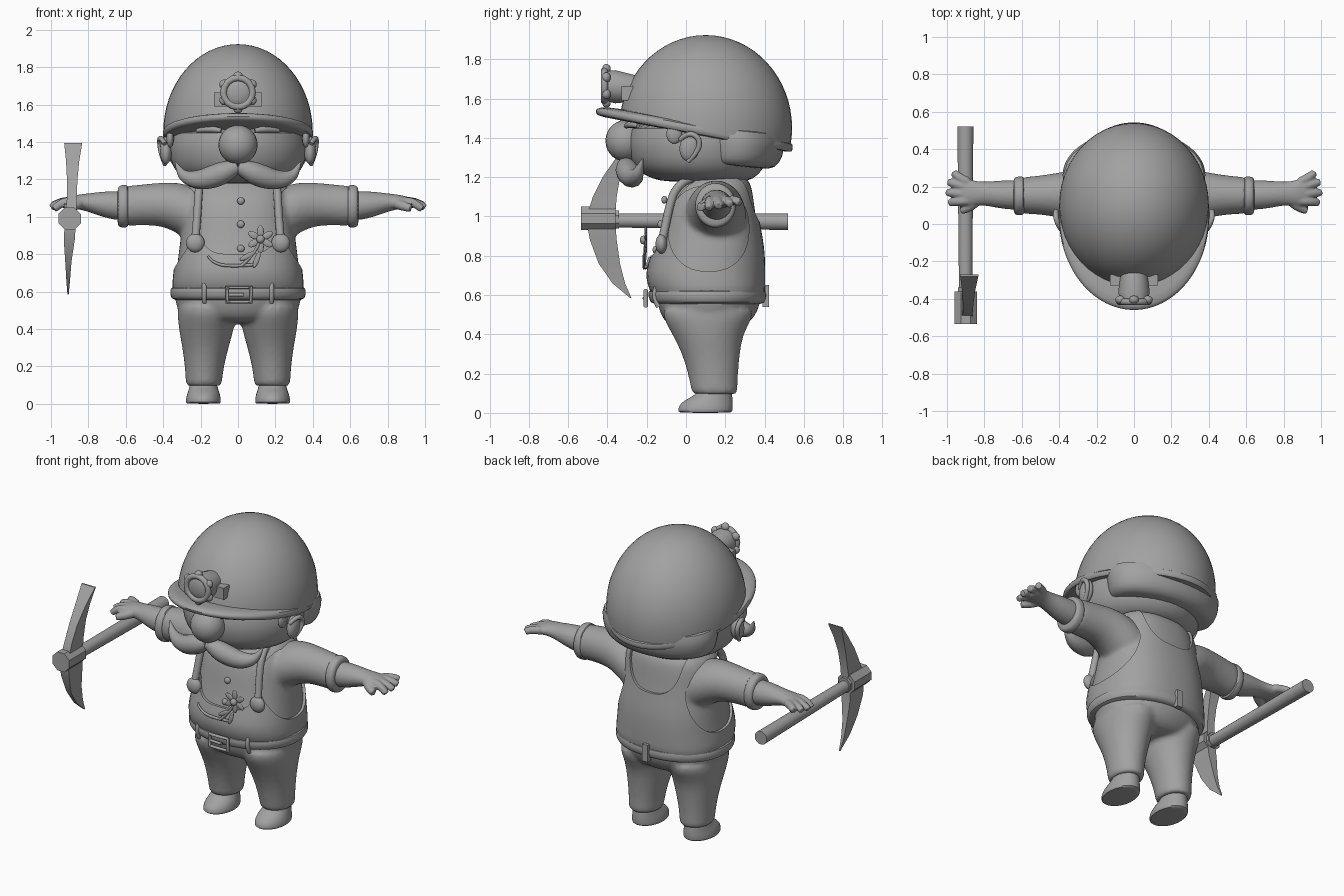
import bpy, bmesh, math
from mathutils import Matrix, Vector, Euler

if "Cube" in bpy.data.objects:
    bpy.data.objects.remove(bpy.data.objects["Cube"], do_unlink=True)

grey = bpy.data.materials.new("plain_grey")
grey.use_nodes = True
GREY = (0.36, 0.36, 0.36, 1)
grey.diffuse_color = GREY
grey.node_tree.nodes["Principled BSDF"].inputs["Base Color"].default_value = GREY
SIDES = ((1, "left"), (-1, "right"))


def select(objs):
    for o in bpy.context.selected_objects:
        o.select_set(False)
    for o in objs:
        o.select_set(True)
    bpy.context.view_layer.objects.active = objs[0]


def from_bmesh(name, bm):
    bmesh.ops.recalc_face_normals(bm, faces=bm.faces)
    mesh = bpy.data.meshes.new(name)
    bm.to_mesh(mesh)
    bm.free()
    obj = bpy.data.objects.new(name, mesh)
    bpy.context.collection.objects.link(obj)
    mesh.materials.append(grey)
    return obj


def loft(name, rings, axis="z", n=24, p=2, sub=1, shear=0, side=1):
    """Closed skin through rings (position, a min, a max, b min, b max)."""
    bm = bmesh.new()
    loops = []
    for t, a0, a1, b0, b1 in rings:
        loop = []
        for k in range(n):
            ang = math.tau * (k + 0.5) / n
            c, s = math.cos(ang), math.sin(ang)
            a = (a0 + a1 + (a1 - a0) * math.copysign(abs(c) ** (2 / p), c)) / 2
            b = (b0 + b1 + (b1 - b0) * math.copysign(abs(s) ** (2 / p), s)) / 2
            x, y, z = {"x": (t, a, b), "y": (a, t, b), "z": (a, b, t)}[axis]
            loop.append(bm.verts.new((x * side, y, z + shear * y)))
        loops.append(loop)
    for lo, hi in zip(loops, loops[1:]):
        for k in range(n):
            j = (k + 1) % n
            bm.faces.new((lo[k], lo[j], hi[j], hi[k]))
    bm.faces.new(loops[0][::-1])
    bm.faces.new(loops[-1])
    obj = from_bmesh(name, bm)
    if sub:
        obj.modifiers.new("sub", "SUBSURF").levels = sub
        bake(obj)
    return obj


def bake(obj):
    select([obj])
    bpy.ops.object.convert(target="MESH")
    return bpy.context.view_layer.objects.active


def box(name, x, y, z):
    return loft(name, [(z[0], *x, *y), (z[1], *x, *y)], n=4, p=50, sub=0)


def ball(name, loc, size, rot=(0, 0, 0)):
    bm = bmesh.new()
    bmesh.ops.create_uvsphere(bm, u_segments=24, v_segments=14, radius=1)
    bm.transform(Matrix.LocRotScale(Vector(loc), Euler(rot), Vector(size)))
    return from_bmesh(name, bm)


def tube(name, points, side=1, cyclic=False, kind="NURBS"):
    """Round tube through points (x, y, z, radius)."""
    cu = bpy.data.curves.new(name, "CURVE")
    cu.dimensions = "3D"
    cu.bevel_depth, cu.bevel_resolution, cu.use_fill_caps = 1, 4, True
    sp = cu.splines.new(kind)
    sp.points.add(len(points) - 1)
    for pt, (x, y, z, r) in zip(sp.points, points):
        pt.co, pt.radius = (x * side, y, z, 1), r
    sp.use_cyclic_u, sp.order_u = cyclic, 3
    sp.use_endpoint_u = not cyclic
    obj = bpy.data.objects.new(name, cu)
    bpy.context.collection.objects.link(obj)
    cu.materials.append(grey)
    return bake(obj)


def fuse(name, objs, voxel, smooth):
    """Melt overlapping pieces into one smooth skin."""
    select(objs)
    bpy.ops.object.join()
    obj = bpy.context.view_layer.objects.active
    obj.name = name
    obj.modifiers.new("melt", "REMESH").voxel_size = voxel
    obj.modifiers.new("soften", "SMOOTH").iterations = smooth
    return bake(obj)


def grow(rings, d):
    return [(t, a - d, b + d, c - d, e + d) for t, a, b, c, e in rings]


# Trousers and shoes
pieces = [loft("pelvis", [(.43, -.2, .2, -.06, .27), (.46, -.29, .29, -.11, .33), (.52, -.335, .335, -.14, .37),
                          (.58, -.345, .345, -.15, .385), (.63, -.34, .34, -.16, .385)])]
for s, w in SIDES:
    pieces.append(loft("leg", [(.56, .01, .33, -.13, .36), (.48, .01, .325, -.12, .34), (.4, .02, .318, -.07, .29),
                               (.3, .05, .298, -.02, .275), (.2, .075, .285, .01, .265), (.12, .085, .28, .025, .263),
                               (.1, .085, .28, .03, .263), (.095, .09, .275, .035, .258)], side=s))
    loft(w + "_shoe", [(0, .095, .275, -.03, .225), (.005, .09, .28, -.042, .238), (.035, .092, .278, -.04, .24),
                       (.065, .1, .268, -.01, .238), (.09, .11, .26, .05, .236), (.13, .115, .255, .06, .23)], side=s)
fuse("trousers", pieces, .014, 5)

# Shirt with sleeves
torso = [(.55, -.33, .33, -.14, .38), (.62, -.34, .34, -.17, .39), (.69, -.335, .335, -.195, .39),
         (.76, -.325, .325, -.18, .39), (.85, -.315, .315, -.15, .385), (.95, -.3, .3, -.13, .365),
         (1.05, -.285, .285, -.11, .35), (1.13, -.27, .27, -.07, .34), (1.185, -.24, .24, -.01, .325),
         (1.22, -.17, .17, .04, .28)]
pieces = [loft("torso", torso, p=2.4)]
for s, w in SIDES:
    pieces.append(loft("sleeve", [(.14, 0, .31, .8, 1.12), (.24, -.01, .31, .85, 1.165), (.32, .01, .295, .91, 1.185),
                                  (.4, .035, .275, .95, 1.185), (.5, .05, .26, .955, 1.175),
                                  (.6, .055, .25, .95, 1.165), (.61, .055, .25, .95, 1.165)], axis="x", side=s))
    loft(w + "_sleeve_cuff", [(.585, .06, .245, .955, 1.16), (.59, .048, .254, .943, 1.17), (.615, .044, .256, .94, 1.172),
                              (.64, .05, .25, .946, 1.166), (.645, .07, .23, .965, 1.145)], axis="x", side=s)
fuse("shirt", pieces, .014, 5)

# Overalls: a skin over the torso, cut at the armholes and both necklines
bib = loft("overalls", grow(torso, .016), p=2.4)
arm_cut = loft("armhole_cutter", [(-.6, -.09, .32, .72, 1.155), (.6, -.09, .32, .72, 1.155)], axis="x", n=40, sub=0, p=2.3)
front_cut = loft("front_cutter", [(-.5, -.215, .215, .8, 1.5), (.1, -.215, .215, .8, 1.5)], axis="y", n=40, sub=0, p=4)
back_cut = loft("back_cutter", [(.05, -.195, .195, .97, 1.6), (.6, -.195, .195, .97, 1.6)], axis="y", n=40, sub=0, p=2.8)
cutters = (arm_cut, front_cut, back_cut)
for c in cutters:
    c.hide_render = True
    m = bib.modifiers.new("cut", "BOOLEAN")
    m.operation, m.object = "DIFFERENCE", c
bake(bib)
for c in cutters:
    bpy.data.objects.remove(c, do_unlink=True)

# Straps, strap buttons, shirt buttons and pocket
for s, w in SIDES:
    tube(w + "_strap", [(.23, -.125, .86, .022), (.222, -.105, .95, .022), (.215, -.085, 1.05, .022),
                        (.21, -.055, 1.14, .022), (.2, .02, 1.2, .022), (.2, .1, 1.215, .022)], side=s)
    ball(w + "_strap_button", (.228 * s, -.125, .86), (.05, .03, .05))
for i, (y, z) in enumerate([(-.11, 1.085), (-.13, .96), (-.155, .83)]):
    ball(f"shirt_button_{i}", (.015, y, z), (.02, .015, .02))
tube("pocket_edge", [(-.16, -.185, .79, .006), (-.13, -.2, .745, .008), (0, -.21, .735, .009), (.09, -.205, .745, .008)])

# Flower in the pocket
fx, fy, fz = .12, -.205, .88
tube("flower_stem", [(fx, fy, fz, .008), (.1, -.21, .81, .008), (.02, -.212, .74, .009)])
ball("flower_centre", (fx, fy - .012, fz), (.022, .018, .022))
for i in range(6):
    a = math.tau * (i + .5) / 6
    ball(f"petal_{i}", (fx + .042 * math.cos(a), fy, fz + .042 * math.sin(a)), (.032, .007, .018), (0, -a, 0))
for i, a in enumerate((.5, 1.2)):
    ball(f"flower_leaf_{i}", (.05 + .05 * i, -.215, .79 - .02 * i), (.045, .006, .014), (0, -a, 0))

# Belt, loops and buckle
loft("belt", [(.55, -.335, .335, -.155, .38), (.56, -.355, .355, -.182, .4), (.59, -.366, .366, -.192, .41),
              (.62, -.362, .362, -.195, .408), (.635, -.34, .34, -.17, .39)], n=40, p=2.2)
tube("buckle", [(x, -.205, z, .012) for x, z in ((-.058, .545), (.07, .545), (.07, .622), (-.058, .622))],
     cyclic=True, kind="POLY")
tube("buckle_pin", [(-.05, -.207, .583, .009), (.03, -.212, .583, .009)], kind="POLY")
box("back_belt_loop", (-.02, .02), (.39, .422), (.54, .65))
for s, w in SIDES:
    tube(w + "_belt_loop", [(.18, -.14, .54, .012), (.18, -.172, .59, .013), (.18, -.15, .645, .012)], side=s)

# Forearms and hands
for s, w in SIDES:
    hand = [loft("forearm", [(.58, .075, .235, .98, 1.135), (.65, .075, .235, .98, 1.138), (.73, .085, .232, 1.0, 1.135),
                             (.8, .1, .225, 1.027, 1.125), (.85, .098, .23, 1.04, 1.12), (.89, .09, .245, 1.042, 1.112),
                             (.93, .1, .25, 1.045, 1.1), (.95, .12, .235, 1.05, 1.09)], axis="x", side=s)]
    for x, y0, y1, z in ((.965, .225, .275, 1.07), (.993, .195, .225, 1.06), (1.0, .16, .168, 1.05), (.985, .125, .115, 1.04)):
        hand.append(tube("finger", [(.89, y0, 1.08, .026), (.94, (y0 + y1) / 2, 1.085, .025), (x, y1, z, .02)], side=s))
    hand.append(tube("thumb", [(.84, .13, 1.075, .03), (.87, .09, 1.06, .028), (.925, .072, 1.045, .021)], side=s))
    fuse(w + "_hand", hand, .007, 3)

# Head, hair and face
loft("head", [(1.175, -.2, .2, -.1, .3), (1.19, -.26, .26, -.17, .34), (1.23, -.33, .33, -.25, .39),
              (1.3, -.365, .365, -.29, .42), (1.4, -.372, .372, -.3, .45), (1.5, -.36, .36, -.29, .45)], n=32)
loft("hair", [(1.28, -.31, .31, .06, .4), (1.29, -.35, .35, .04, .455), (1.35, -.378, .378, .03, .495),
              (1.43, -.385, .385, .02, .505), (1.5, -.385, .385, .02, .5)], n=32, shear=-.1)
ball("nose", (0, -.31, 1.385), (.105, .1, .105))
for s, w in SIDES:
    ball(w + "_ear", (.385 * s, .02, 1.355), (.032, .052, .075), (-.2, 0, 0))
    tube(w + "_ear_rim", [(.39, -.03, 1.39, .012), (.415, .01, 1.43, .014), (.42, .07, 1.4, .014),
                          (.41, .065, 1.33, .013), (.39, .01, 1.28, .012)], side=s)
    ball(w + "_sideburn", (.363 * s, -.06, 1.42), (.02, .04, .05))
    tube(w + "_moustache", [(.0, -.31, 1.27, .035), (.06, -.305, 1.245, .058), (.13, -.29, 1.215, .062), (.21, -.27, 1.195, .052),
                            (.28, -.25, 1.21, .036), (.315, -.235, 1.25, .018), (.335, -.22, 1.295, .003)], side=s)
    tube(w + "_eyebrow", [(.09, -.305, 1.46, .012), (.15, -.285, 1.475, .022), (.22, -.245, 1.46, .01)], side=s)

# Helmet: dome cut on a tilted plane, with a rim that stretches into a peak
TILT = -.19
bm = bmesh.new()
bmesh.ops.create_uvsphere(bm, u_segments=48, v_segments=32, radius=1)
bm.transform(Matrix.LocRotScale(Vector((0, .1, 1.45)), None, Vector((.4, .44, .473))))
cut = bmesh.ops.bisect_plane(bm, geom=bm.verts[:] + bm.edges[:] + bm.faces[:], plane_co=(0, 0, 1.46),
                             plane_no=(0, -TILT, 1), clear_inner=True)
bmesh.ops.edgeloop_fill(bm, edges=[e for e in cut["geom_cut"] if isinstance(e, bmesh.types.BMEdge)])
from_bmesh("helmet", bm)
loft("helmet_rim", [(1.425, -.37, .37, -.42, .51), (1.428, -.398, .398, -.455, .54), (1.45, -.404, .404, -.465, .545),
                    (1.47, -.403, .403, -.45, .545), (1.49, -.38, .38, -.37, .53)], n=48, shear=TILT)

# Headlamp
box("lamp_bracket", (-.13, .13), (-.33, -.27), (1.59, 1.665))
lamp = [loft("lamp_body", [(-.42, -.075, .075, 1.59, 1.74), (-.36, -.085, .085, 1.575, 1.745),
                           (-.26, -.07, .07, 1.585, 1.72)], axis="y", sub=0)]
ring = [(.078 * math.cos(math.tau * i / 16), -.415, 1.665 + .078 * math.sin(math.tau * i / 16), .018) for i in range(16)]
tube("lamp_ring", ring, cyclic=True, kind="POLY")
for i in range(6):
    a = math.tau * (i + .5) / 6
    ball(f"lamp_bump_{i}", (.085 * math.cos(a), -.405, 1.665 + .085 * math.sin(a)), (.026, .022, .026))
ball("lamp_lens", (0, -.41, 1.665), (.066, .02, .066))

# Pickaxe in the right hand
loft("pickaxe_handle", [(-.5, -.935, -.865, .945, 1.015), (.52, -.945, -.858, .93, 1.015)], axis="y", n=16, sub=0)
loft("pickaxe_socket", [(-.535, -.965, -.835, .925, 1.055), (-.36, -.965, -.835, .925, 1.055)], axis="y", n=8, sub=0)
loft("pickaxe_collar", [(-.36, -.945, -.855, .935, 1.035), (-.34, -.945, -.855, .935, 1.035)], axis="y", n=8, sub=0)
loft("pickaxe_blade", [(.585, -.912, -.905, -.285, -.278), (.66, -.918, -.898, -.375, -.31), (.76, -.924, -.89, -.445, -.335),
                       (.88, -.932, -.872, -.49, -.352), (.99, -.925, -.865, -.51, -.36), (1.1, -.915, -.862, -.475, -.352),
                       (1.2, -.915, -.858, -.425, -.335), (1.3, -.92, -.848, -.355, -.305), (1.395, -.93, -.832, -.28, -.27)],
     n=4, p=50, sub=0)

# Smooth shading with kept edges
select([o for o in bpy.context.collection.objects if o.type == "MESH" and grey.name in o.data.materials])
bpy.ops.object.shade_smooth_by_angle(angle=math.radians(38))
